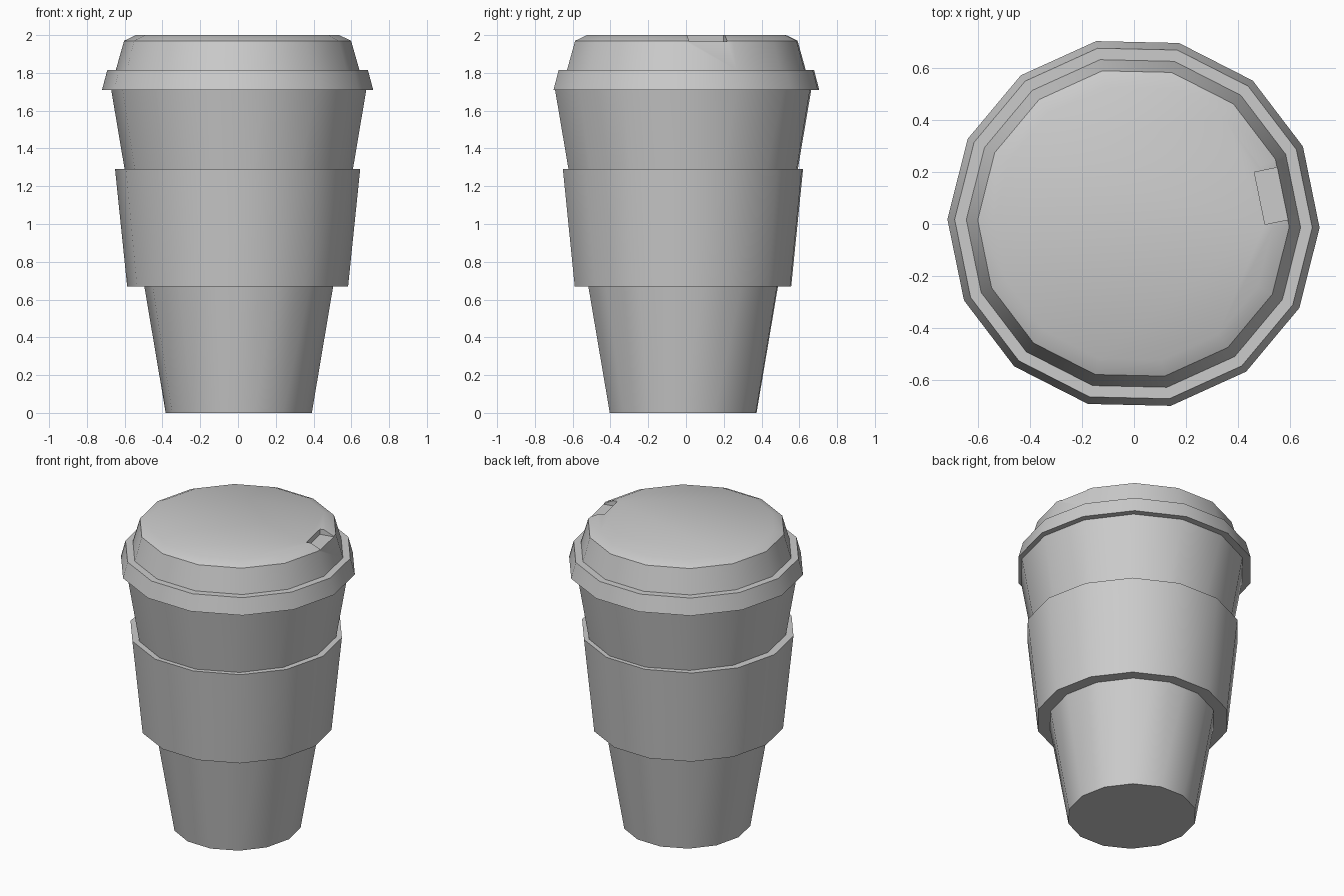
import bpy, bmesh, math
from math import radians

if "Cube" in bpy.data.objects:
    bpy.data.objects.remove(bpy.data.objects["Cube"])

SIDES = 14
PHASE = radians(-1.3)


def lathe(name, profile, centre=(0, 0), y_scale=1.0, ring=False):
    """Turn a (radius, z) profile into a closed 14-sided solid."""
    bm = bmesh.new()
    rings = []
    for r, z in profile:
        rings.append([bm.verts.new((
            centre[0] + r * math.cos(PHASE + 2 * math.pi * i / SIDES),
            centre[1] + y_scale * r * math.sin(PHASE + 2 * math.pi * i / SIDES),
            z)) for i in range(SIDES)])
    pairs = list(zip(rings, rings[1:]))
    if ring:
        pairs.append((rings[-1], rings[0]))
    else:
        bm.faces.new(rings[0])
        bm.faces.new(rings[-1])
    for a, b in pairs:
        for i in range(SIDES):
            j = (i + 1) % SIDES
            bm.faces.new((a[i], a[j], b[j], b[i]))
    bmesh.ops.recalc_face_normals(bm, faces=bm.faces)
    mesh = bpy.data.meshes.new(name)
    bm.to_mesh(mesh)
    bm.free()
    obj = bpy.data.objects.new(name, mesh)
    bpy.context.collection.objects.link(obj)
    bpy.ops.object.select_all(action='DESELECT')
    obj.select_set(True)
    bpy.context.view_layer.objects.active = obj
    bpy.ops.object.shade_smooth_by_angle(angle=radians(30))
    return obj


# Tapered cup
lathe("cup", [(0.387, 0), (0.677, 1.72)], (0.004, -0.015), 1.025)

# Grip sleeve around the middle
lathe("sleeve", [(0.49, 0.67), (0.585, 0.67), (0.649, 1.29), (0.59, 1.29)],
      (-0.002, -0.016), ring=True)

# Lid with rim, sloped wall and bevelled top
lid = lathe("lid", [(0.718, 1.71), (0.69, 1.815), (0.645, 1.815),
                    (0.601, 1.97), (0.538, 2.0)], (-0.002, 0.002))

# Sip notch cut into one facet of the lid edge
angle = PHASE + math.pi / SIDES
mid = 0.495 + 0.1
bpy.ops.mesh.primitive_cube_add(
    size=1, location=(mid * math.cos(angle), mid * math.sin(angle), 2.015),
    rotation=(0, 0, angle))
cutter = bpy.context.object
cutter.name = "sip_notch_cutter"
cutter.scale = (0.2, 0.205, 0.1)
cutter.hide_render = True
cutter.display_type = 'WIRE'
notch = lid.modifiers.new("sip_notch", 'BOOLEAN')
notch.operation = 'DIFFERENCE'
notch.solver = 'EXACT'
notch.object = cutter
